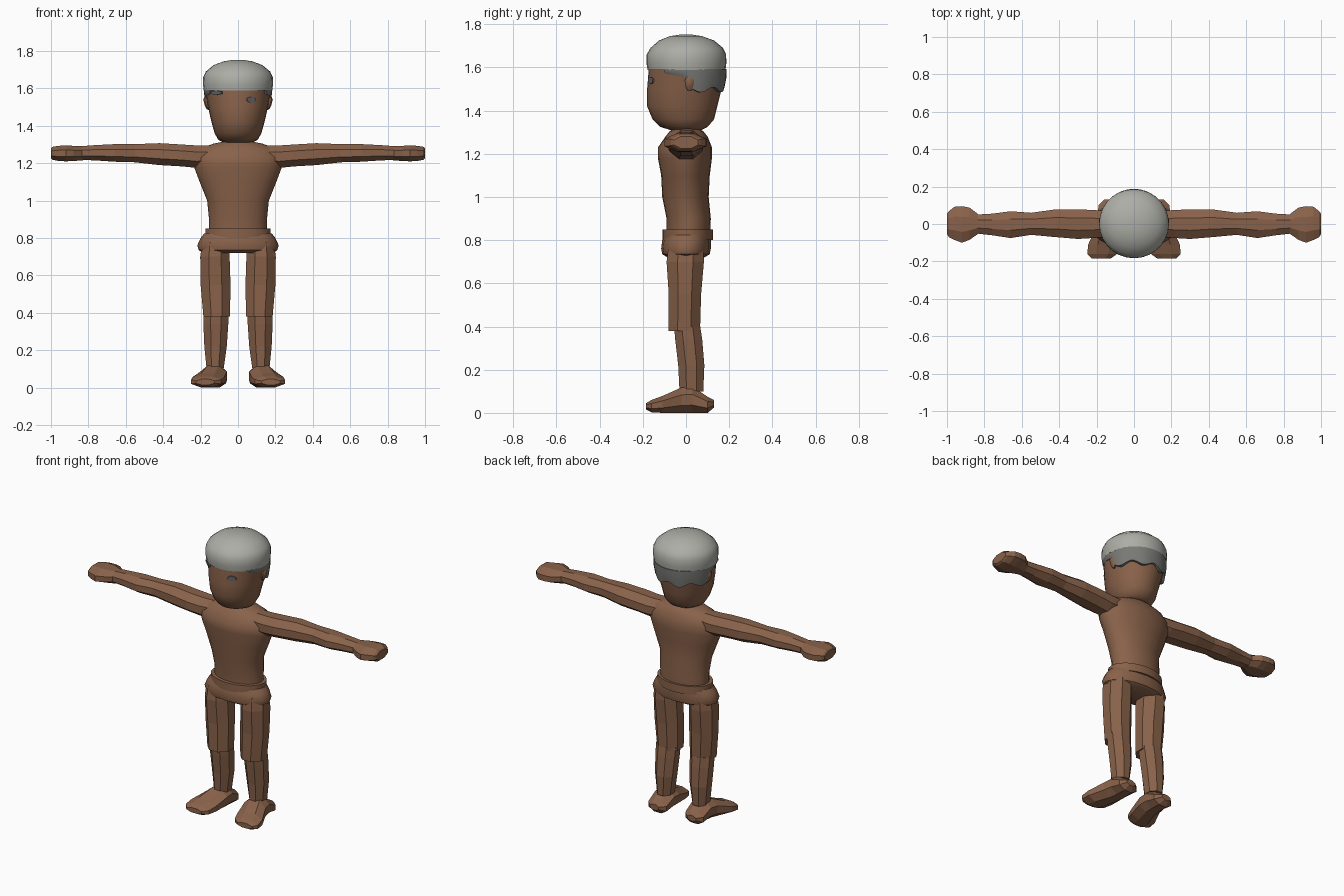
import bpy, bmesh, math
from mathutils import Vector


def material(name, rgb):
    m = bpy.data.materials.new(name)
    m.diffuse_color = (*rgb, 1)
    return m


SKIN = material("brown skin", (0.25, 0.122, 0.068))
CAP = material("light grey hair", (0.42, 0.42, 0.385))
DARK = material("dark grey hair", (0.19, 0.19, 0.18))
EYE = material("blue grey eye", (0.12, 0.13, 0.14))


def finish(name, bm, mat, smooth=None):
    bmesh.ops.recalc_face_normals(bm, faces=bm.faces)
    me = bpy.data.meshes.new(name)
    bm.to_mesh(me)
    bm.free()
    me.materials.append(mat)
    ob = bpy.data.objects.new(name, me)
    bpy.context.collection.objects.link(ob)
    if smooth:
        bpy.ops.object.select_all(action='DESELECT')
        ob.select_set(True)
        bpy.context.view_layer.objects.active = ob
        bpy.ops.object.shade_smooth_by_angle(angle=math.radians(smooth))
    return ob


def loft(name, axis, sections, mat, n=8, smooth=None, turn=0.5, mirror=1):
    """Skin rings given as (position, a_min, a_max, b_min, b_max) along an axis."""
    bm = bmesh.new()
    rings = []
    for t, a0, a1, b0, b1 in sections:
        ring = []
        for i in range(n):
            ang = 2 * math.pi * (i + turn) / n
            # low-poly rings are widened so their flats reach the extents
            k = 1 / math.cos(math.pi / n) if turn else 1
            a = (a0 + a1) / 2 + (a1 - a0) / 2 * math.cos(ang) * k
            b = (b0 + b1) / 2 + (b1 - b0) / 2 * math.sin(ang) * k
            x, y, z = {'x': (t, a, b), 'y': (a, t, b), 'z': (a, b, t)}[axis]
            ring.append(bm.verts.new((x * mirror, y, z)))
        rings.append(ring)
    for r, s in zip(rings, rings[1:]):
        for i in range(n):
            j = (i + 1) % n
            bm.faces.new((r[i], r[j], s[j], s[i]))
    bm.faces.new(rings[0])
    bm.faces.new(rings[-1])
    return finish(name, bm, mat, smooth)


def sym(rows):
    """Expand (z, half_width, y_min, y_max) into full extents."""
    return [(z, -w, w, y0, y1) for z, w, y0, y1 in rows]


# Torso, belt and hips
loft("torso", 'z', sym([
    (0.80, 0.155, -0.09, 0.11), (0.90, 0.155, -0.09, 0.115),
    (1.00, 0.165, -0.11, 0.105), (1.10, 0.205, -0.115, 0.11),
    (1.18, 0.235, -0.13, 0.12), (1.23, 0.24, -0.13, 0.12),
    (1.28, 0.20, -0.095, 0.10), (1.305, 0.13, -0.075, 0.08),
    (1.315, 0.08, -0.06, 0.06), (1.34, 0.075, -0.06, 0.06)]), SKIN, 24, 50, 0)
loft("belt", 'z', sym([(0.80, 0.175, -0.11, 0.125), (0.85, 0.175, -0.11, 0.125)]),
     SKIN, 24, 40, 0)
loft("hips", 'z', sym([
    (0.72, 0.185, -0.085, 0.085), (0.735, 0.21, -0.11, 0.11), (0.76, 0.218, -0.115, 0.115),
    (0.80, 0.20, -0.11, 0.115), (0.825, 0.18, -0.10, 0.115)]), SKIN, 16, 40, 0)

# Head
loft("head", 'z', sym([
    (1.31, 0.075, -0.07, 0.07), (1.325, 0.105, -0.12, 0.10), (1.36, 0.125, -0.155, 0.13),
    (1.42, 0.142, -0.18, 0.145), (1.50, 0.16, -0.18, 0.165), (1.60, 0.177, -0.172, 0.178)]),
    SKIN, 24, 50, 0)

# Rounded hair cap
loft("hair_cap", 'z', sym([
    (1.588, 0.183, -0.178, 0.183), (1.62, 0.187, -0.183, 0.187),
    (1.66, 0.186, -0.182, 0.186), (1.69, 0.172, -0.165, 0.172),
    (1.725, 0.13, -0.125, 0.13), (1.745, 0.075, -0.075, 0.075),
    (1.752, 0.03, -0.03, 0.03)]), CAP, 28, 50, 0)

# Lower hair wrapped round the sides and back, with a wavy lower edge
bm = bmesh.new()
columns = []
steps = 36
for i in range(steps + 1):
    ang = math.radians(-34 + 248 * i / steps)
    c, s = math.cos(ang), math.sin(ang)
    if s < 0.12:
        low = 1.555 + 0.03 * max(0, -s)
    else:
        low = 1.497 + 0.012 * math.cos(ang * 8)
    columns.append([bm.verts.new((r * c, r * s * 1.02 + 0.002, z)) for r, z in
                    ((0.182, 1.592), (0.181, (low + 1.592) / 2), (0.173, low),
                     (0.150, low), (0.150, 1.592))])
for p, q in zip(columns, columns[1:]):
    for k in range(5):
        m = (k + 1) % 5
        bm.faces.new((p[k], q[k], q[m], p[m]))
bm.faces.new(columns[0])
bm.faces.new(columns[-1])
finish("lower_hair", bm, DARK, 40)


def plate(name, x, z, w, h, mat, sides):
    """Thin face plate sitting on the curved front of the head."""
    rx = 0.16 + 0.17 * (z - 1.5)
    y = -0.178 * math.sqrt(1 - (x / rx) ** 2)
    normal = Vector((x / rx ** 2, y / 0.178 ** 2, 0)).normalized()
    bm = bmesh.new()
    bmesh.ops.create_cone(bm, cap_ends=True, segments=sides, radius1=1, radius2=1, depth=0.009)
    side = Vector((0, 0, 1)).cross(normal)
    for v in bm.verts:
        v.co = (Vector((x, y, z)) + side * v.co.x * w
                + Vector((0, 0, v.co.y * h)) + normal * v.co.z)
    finish(name, bm, mat)


plate("eye", 0.07, 1.54, 0.027, 0.016, EYE, 10)
plate("brow", -0.115, 1.577, 0.045, 0.012, EYE, 6)

for side, m in (("right", -1), ("left", 1)):
    # Ear
    loft(side + "_ear", 'z', [
        (1.49, 0.155, 0.168, 0.010, 0.025), (1.51, 0.155, 0.178, -0.002, 0.034),
        (1.54, 0.155, 0.186, -0.006, 0.038), (1.56, 0.16, 0.178, 0.005, 0.03)],
        SKIN, 8, 40, mirror=m)
    # Arm
    loft(side + "_arm", 'x', [
        (0.15, -0.07, 0.07, 1.18, 1.295), (0.22, -0.075, 0.075, 1.175, 1.295),
        (0.30, -0.08, 0.078, 1.183, 1.30), (0.42, -0.07, 0.078, 1.19, 1.307),
        (0.55, -0.058, 0.06, 1.205, 1.302), (0.66, -0.075, 0.068, 1.208, 1.302),
        (0.76, -0.06, 0.055, 1.215, 1.297), (0.85, -0.05, 0.05, 1.218, 1.29)],
        SKIN, 8, mirror=m)
    # Fist
    loft(side + "_hand", 'x', [
        (0.83, -0.05, 0.05, 1.215, 1.29), (0.88, -0.085, 0.088, 1.212, 1.293),
        (0.92, -0.10, 0.095, 1.21, 1.295), (0.96, -0.085, 0.092, 1.212, 1.293),
        (0.99, -0.07, 0.068, 1.218, 1.288), (1.0, -0.055, 0.055, 1.225, 1.28)],
        SKIN, 8, mirror=m)
    # Thigh and shin, stepped at the knee
    loft(side + "_thigh", 'z', [
        (0.78, 0.05, 0.19, -0.08, 0.08), (0.70, 0.045, 0.202, -0.09, 0.083),
        (0.55, 0.04, 0.20, -0.08, 0.07), (0.38, 0.043, 0.185, -0.082, 0.065)],
        SKIN, 8, mirror=m)
    loft(side + "_shin", 'z', [
        (0.40, 0.05, 0.185, -0.055, 0.066), (0.34, 0.052, 0.185, -0.05, 0.075),
        (0.22, 0.06, 0.18, -0.036, 0.085), (0.10, 0.077, 0.168, -0.03, 0.08)],
        SKIN, 8, mirror=m)
    # Foot, splayed outward
    loft(side + "_foot", 'y', [
        (0.13, 0.10, 0.16, 0.025, 0.06), (0.10, 0.065, 0.19, 0.0, 0.075),
        (0.03, 0.06, 0.195, 0.0, 0.122), (-0.02, 0.06, 0.205, 0.0, 0.118),
        (-0.11, 0.075, 0.245, 0.0, 0.078), (-0.16, 0.09, 0.25, 0.003, 0.06),
        (-0.185, 0.125, 0.225, 0.015, 0.045)], SKIN, 8, mirror=m)
